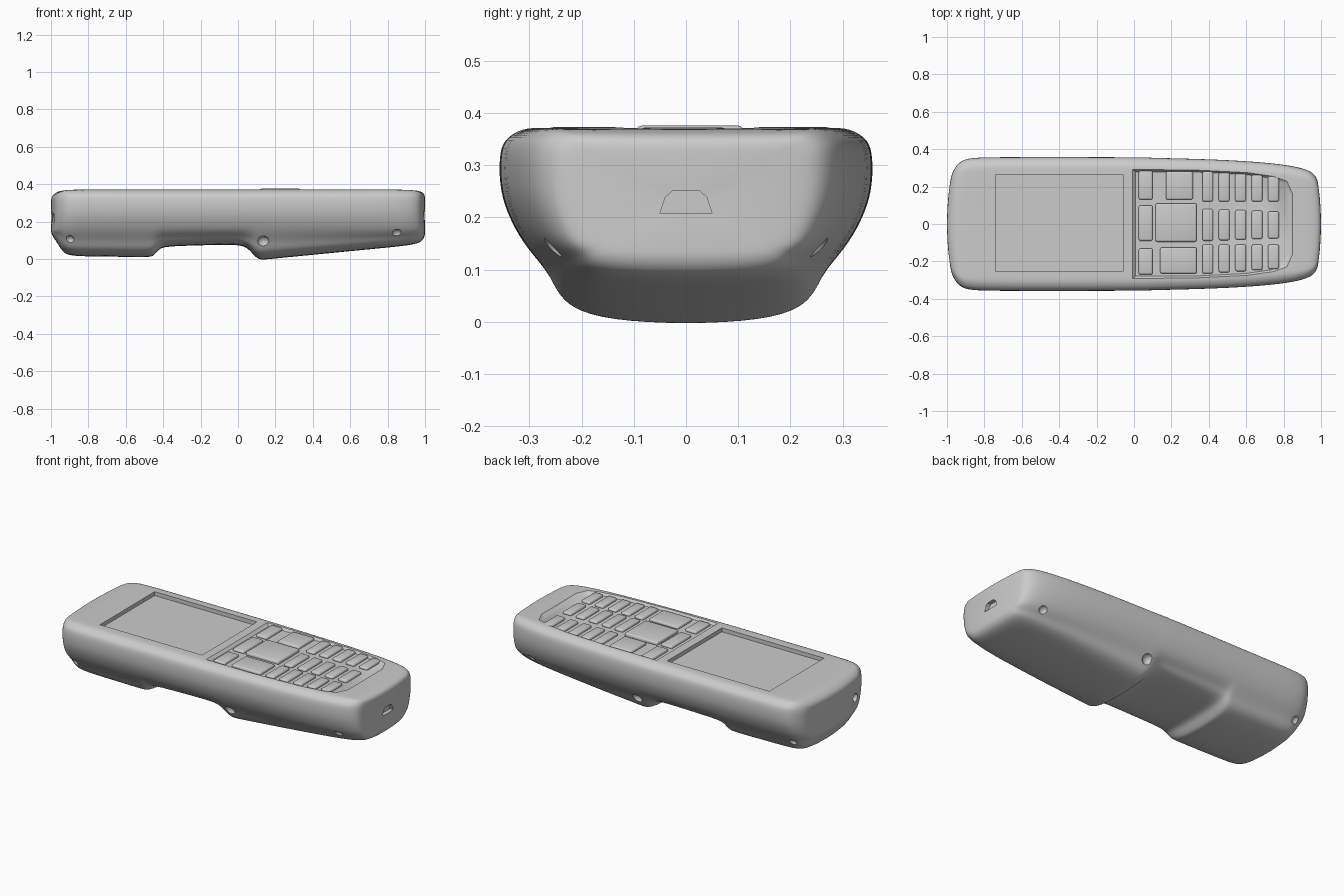
import bpy, bmesh, math
from mathutils import Vector

cube = bpy.data.objects.get("Cube")
if cube:
    bpy.data.objects.remove(cube, do_unlink=True)

grey = bpy.data.materials.new("plain grey")
grey.use_nodes = True
grey.diffuse_color = (0.6, 0.6, 0.6, 1)
grey.node_tree.nodes["Principled BSDF"].inputs["Base Color"].default_value = (0.6, 0.6, 0.6, 1)


def finish(name, bm):
    bmesh.ops.recalc_face_normals(bm, faces=bm.faces)
    mesh = bpy.data.meshes.new(name)
    bm.to_mesh(mesh)
    bm.free()
    mesh.materials.append(grey)
    ob = bpy.data.objects.new(name, mesh)
    bpy.context.collection.objects.link(ob)
    return ob


def activate(ob):
    bpy.ops.object.select_all(action='DESELECT')
    ob.select_set(True)
    bpy.context.view_layer.objects.active = ob


def smooth(ob, angle=40):
    activate(ob)
    bpy.ops.object.shade_smooth_by_angle(angle=math.radians(angle))


def loft(bm, rings):
    rows = [[bm.verts.new(p) for p in ring] for ring in rings]
    for a, b in zip(rows, rows[1:]):
        for i in range(len(a)):
            j = (i + 1) % len(a)
            bm.faces.new((a[i], a[j], b[j], b[i]))
    bm.faces.new(rows[0])
    bm.faces.new(rows[-1])


def box(name, x0, x1, y0, y1, z0, z1, bevel=0.0):
    bm = bmesh.new()
    bmesh.ops.create_cube(bm, size=1)
    for v in bm.verts:
        v.co = Vector(((x0 + x1) / 2 + v.co.x * (x1 - x0),
                       (y0 + y1) / 2 + v.co.y * (y1 - y0),
                       (z0 + z1) / 2 + v.co.z * (z1 - z0)))
    if bevel:
        bmesh.ops.bevel(bm, geom=bm.edges[:], offset=bevel, segments=3,
                        profile=0.5, affect='EDGES')
    return finish(name, bm)


def ball(name, pos, r):
    bm = bmesh.new()
    bmesh.ops.create_uvsphere(bm, u_segments=16, v_segments=10, radius=r)
    bmesh.ops.translate(bm, verts=bm.verts, vec=pos)
    return finish(name, bm)


def cut(target, cutter):
    mod = target.modifiers.new("cut", 'BOOLEAN')
    mod.operation = 'DIFFERENCE'
    mod.solver = 'EXACT'
    mod.object = cutter
    activate(target)
    bpy.ops.object.modifier_apply(modifier=mod.name)
    bpy.data.objects.remove(cutter, do_unlink=True)


# Half cross-section from top centre to bottom centre
HALF = [(0, .37), (.15, .37), (.28, .371), (.312, .37), (.342, .353), (.357, .33),
        (.357, .26), (.343, .21), (.312, .15), (.268, .098), (.25, .06),
        (.222, .028), (.15, .006), (0, -.002)]
SECTION = HALF + [(-y, z) for y, z in HALF[-2:0:-1]]


def ring(x, width, top, bottom, shrink=1.0):
    pts = []
    for y, z in SECTION:
        if z > .15:
            z = .15 + (z - .15) * (top - .15) / .22
        else:
            z = bottom + z / .15 * (.15 - bottom)
        y *= width / .355 * shrink
        bow = .03 * (y / .3) ** 2 * x ** 10     # ends bulge gently in plan
        pts.append((x * (1 - bow), y, .22 + (z - .22) * shrink))
    return pts


# Casing stations: x, half width, top, underside
STATIONS = [(-1, .25, .325, .14), (-.992, .285, .342, .12), (-.968, .318, .36, .088),
            (-.935, .34, .368, .028), (-.88, .354, .371, .014), (-.7, .356, .371, .013),
            (-.48, .356, .371, .009), (-.452, .356, .371, .014), (-.425, .356, .371, .05),
            (-.395, .356, .371, .068), (-.2, .356, .371, .073), (0, .355, .371, .079),
            (.05, .354, .371, .062), (.09, .353, .371, .013), (.118, .352, .371, -.006),
            (.16, .351, .371, -.001), (.4, .345, .371, .022), (.62, .334, .371, .044),
            (.8, .318, .371, .061), (.91, .298, .37, .073), (.96, .28, .366, .083),
            (.988, .26, .358, .098), (1, .235, .343, .122)]
rings = [ring(*s) for s in STATIONS]
rings.insert(0, ring(*STATIONS[0], shrink=.8))
rings.append(ring(*STATIONS[-1], shrink=.8))
# close each end with a smaller ring so the bulge stays round
rings.insert(0, ring(*STATIONS[0], shrink=.4))
rings.append(ring(*STATIONS[-1], shrink=.4))
bm = bmesh.new()
loft(bm, rings)
casing = finish("casing", bm)
sub = casing.modifiers.new("round", 'SUBSURF')
sub.levels = 2
activate(casing)
bpy.ops.object.modifier_apply(modifier="round")

# Screen recess, its floor is the glass
cut(casing, box("screen_cutter", -.74, -.06, -.255, .265, .348, .5))

# Keypad recess with sloping rim
OUTLINE = [(0, .285), (.3, .285), (.6, .27), (.74, .25), (.81, .225), (.84, .16),
           (.84, -.16), (.81, -.225), (.74, -.25), (.6, -.27), (.3, -.285), (0, -.285)]
bm = bmesh.new()
loft(bm, [[(.42 + (x - .42) * s, y * s, z) for x, y in OUTLINE]
          for s, z in ((.98, .357), (1.02, .372), (1.02, .45))])
cut(casing, finish("keypad_cutter", bm))

# Screw dimples on both sides
for side in (-1, 1):
    for x, y, z, r in ((-.9, .275, .1, .026), (.135, .28, .09, .034), (.85, .268, .13, .03)):
        cut(casing, ball("dimple_cutter", (x, y * side, z), r))

# Port in the keypad end and strap hole in the other end
bm = bmesh.new()
loft(bm, [[(x, y, z) for y, z in ((-.05, .208), (.05, .208), (.04, .238), (.025, .252),
                                  (-.025, .252), (-.04, .238))] for x in (.975, 1.1)])
cut(casing, finish("port_cutter", bm))
cut(casing, ball("strap_cutter", (-.985, -.2, .22), .025))
smooth(casing)


def key(name, x0, x1, y0, y1, top=.372):
    smooth(box(name, x0, x1, y0, y1, .35, top, .01), 60)


# Number keys: five columns of three, getting shorter toward the end
for col in range(5):
    x = .365 + col * .088
    trim = col * .006
    key("number_key_back", x, x + .058, .12, .28 - trim)
    key("number_key_middle", x, x + .058, -.09 + trim / 2, .08 - trim / 2)
    key("number_key_front", x, x + .058, -.265 + trim, -.11)

# Side function keys, menu keys and navigation pad
for name, y0, y1 in (("back", .13, .285), ("middle", -.09, .1), ("front", -.27, -.13)):
    key("function_key_" + name, .025, .1, y0, y1)
key("menu_key_back", .17, .315, .13, .28, .373)
key("menu_key_front", .14, .335, -.265, -.125, .373)
key("navigation_pad", .115, .335, -.095, .11, .376)
